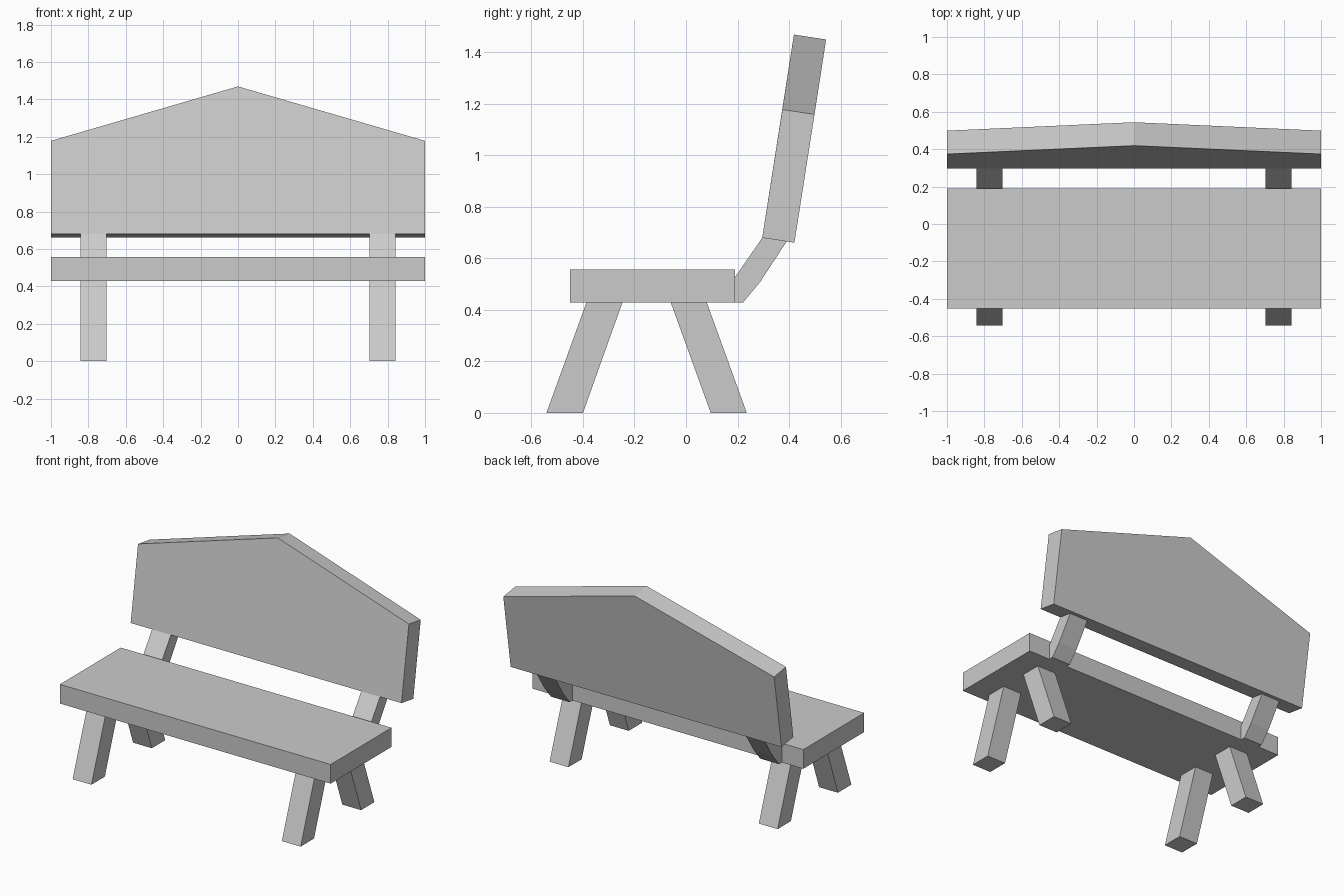
import bpy

if "Cube" in bpy.data.objects:
    bpy.data.objects.remove(bpy.data.objects["Cube"])


def make_mesh(name, verts, faces):
    me = bpy.data.meshes.new(name)
    me.from_pydata(verts, [], faces)
    me.update()
    ob = bpy.data.objects.new(name, me)
    bpy.context.collection.objects.link(ob)
    return ob


def loft(name, side_a, side_b):
    """Closed solid between two matching outlines (side_b lies to the right-hand front)."""
    n = len(side_a)
    faces = [tuple(range(n))[::-1], tuple(range(n, 2 * n))]
    faces += [(i, (i + 1) % n, n + (i + 1) % n, n + i) for i in range(n)]
    return make_mesh(name, side_a + side_b, faces)


def extrude_x(name, profile, x0, x1, mirror=False):
    """Extrude a counter-clockwise (y, z) profile along x."""
    ob = loft(name, [(x0, y, z) for y, z in profile], [(x1, y, z) for y, z in profile])
    if mirror:
        mod = ob.modifiers.new("Mirror", 'MIRROR')
        mod.use_axis = (True, False, False)
        mod.use_mirror_merge = False
    return ob


SEAT_BOTTOM, SEAT_TOP = 0.428, 0.556
LEG_X = (0.703, 0.842)

# Seat slab
extrude_x("seat", [(-0.451, SEAT_BOTTOM), (0.191, SEAT_BOTTOM),
                   (0.191, SEAT_TOP), (-0.451, SEAT_TOP)], -1, 1)

# Splayed legs, mirrored left and right
extrude_x("front_leg", [(-0.542, 0), (-0.400, 0),
                        (-0.247, SEAT_BOTTOM), (-0.387, SEAT_BOTTOM)], *LEG_X, mirror=True)
extrude_x("back_leg", [(0.096, 0), (0.236, 0),
                       (0.081, SEAT_BOTTOM), (-0.059, SEAT_BOTTOM)], *LEG_X, mirror=True)

# Bent brackets joining seat and backrest
extrude_x("back_support", [(0.191, SEAT_BOTTOM), (0.221, SEAT_BOTTOM), (0.287, 0.507),
                           (0.391, 0.666), (0.296, 0.680), (0.191, 0.528)], *LEG_X, mirror=True)

# Leaning backrest with a gabled top edge: (x, front y, front z)
outline = [(-1, 0.296, 0.680), (1, 0.296, 0.680), (1, 0.374, 1.178),
           (0, 0.419, 1.469), (-1, 0.374, 1.178)]
back = [(x, y + 0.125, z - 0.019) for x, y, z in outline]
loft("backrest", back, outline)
